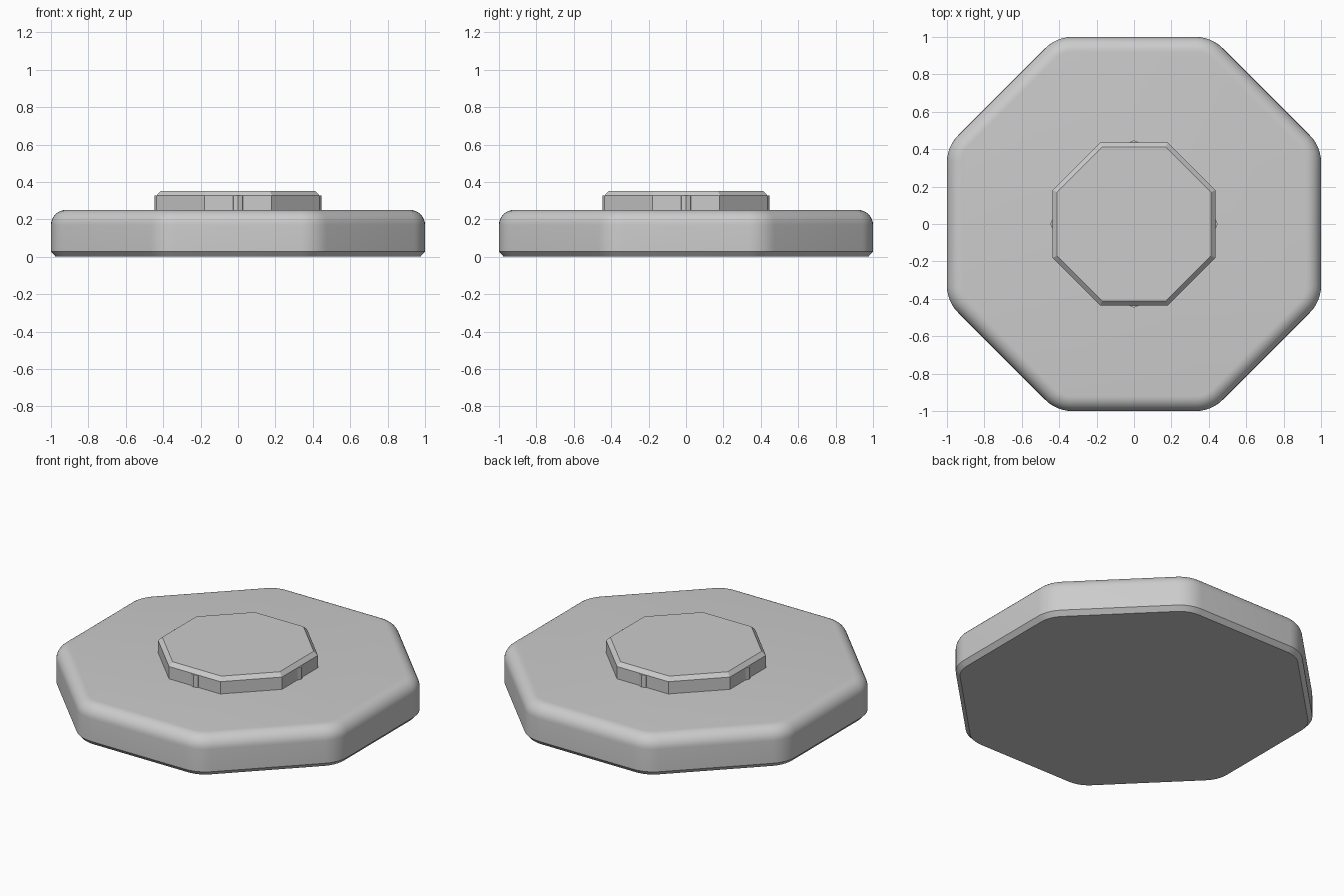
import bpy, bmesh, math

if "Cube" in bpy.data.objects:
    bpy.data.objects.remove(bpy.data.objects["Cube"])

grey = bpy.data.materials.new("plain grey")
grey.diffuse_color = (0.6, 0.6, 0.6, 1)
grey.use_nodes = True
grey.node_tree.nodes["Principled BSDF"].inputs["Base Color"].default_value = grey.diffuse_color


def octagon(apothem, radius, z, steps):
    """Octagon ring with flats on the axes and optionally rounded corners."""
    pts = []
    half = math.pi / 8
    reach = (apothem - radius) / math.cos(half)
    for i in range(8):
        a = half + i * math.pi / 4
        cx, cy = reach * math.cos(a), reach * math.sin(a)
        for s in range(steps + 1):
            b = a - half + (2 * half * s / steps if steps else half)
            pts.append((cx + radius * math.cos(b), cy + radius * math.sin(b), z))
    return pts


def loft(name, rings):
    """Stack rings into a closed solid."""
    bm = bmesh.new()
    loops = [[bm.verts.new(p) for p in r] for r in rings]
    n = len(loops[0])
    for lo, hi in zip(loops, loops[1:]):
        for i in range(n):
            j = (i + 1) % n
            bm.faces.new((lo[i], lo[j], hi[j], hi[i]))
    bm.faces.new(loops[0][::-1])
    bm.faces.new(loops[-1])
    me = bpy.data.meshes.new(name)
    bm.to_mesh(me)
    bm.free()
    me.materials.append(grey)
    ob = bpy.data.objects.new(name, me)
    bpy.context.collection.objects.link(ob)
    return ob


# Base plate: bottom chamfer, straight wall, rounded top edge
FILLET, TOP, CORNER = 0.08, 0.25, 0.2
section = [(0.025, 0.0), (0.0, 0.028)]
for k in range(9):
    t = k / 8 * math.pi / 2
    section.append((FILLET * (1 - math.cos(t)), TOP - FILLET + FILLET * math.sin(t)))
base = loft("base_plate", [octagon(1 - d, CORNER - d, z, 6) for d, z in section])
bpy.context.view_layer.objects.active = base
base.select_set(True)
bpy.ops.object.shade_smooth_by_angle(angle=math.radians(30))
base.select_set(False)

# Raised octagonal boss with chamfered top edge
loft("boss", [octagon(a, 0, z, 0)
              for a, z in ((0.435, 0.245), (0.435, 0.328), (0.412, 0.352))])

# Small ribs on the four axis-facing sides of the boss
for i in range(4):
    a = i * math.pi / 2
    cx, cy = 0.412 * math.cos(a), 0.412 * math.sin(a)
    loft(f"boss_rib_{i + 1}",
         [[(cx + 0.035 * math.cos(j * math.pi / 4),
            cy + 0.035 * math.sin(j * math.pi / 4), z) for j in range(8)]
          for z in (0.245, 0.327)])
